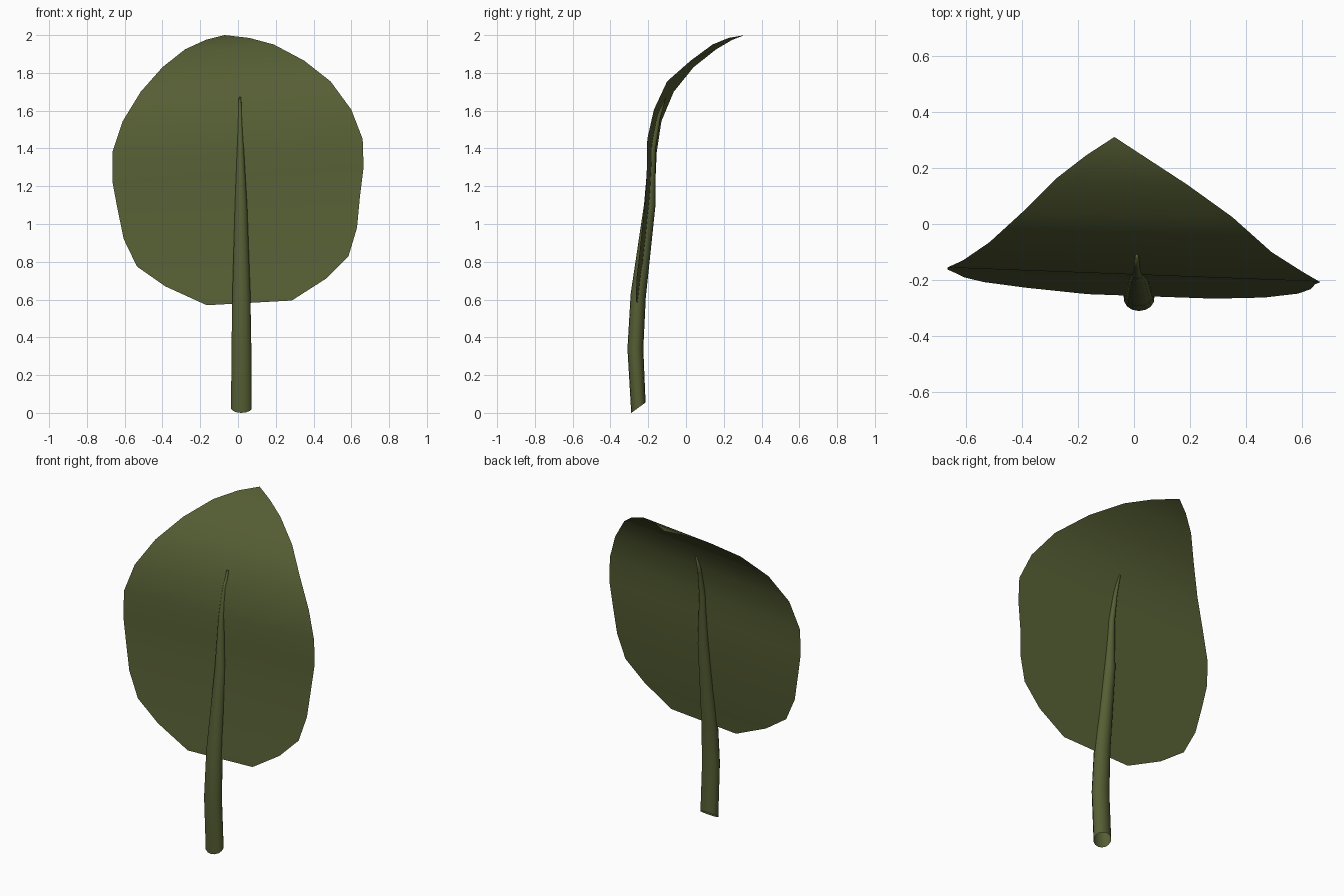
import bpy, bmesh, math

green = bpy.data.materials.new("leaf green")
green.diffuse_color = (0.092, 0.112, 0.034, 1)


def finish(name, bm):
    bmesh.ops.recalc_face_normals(bm, faces=bm.faces)
    for f in bm.faces:
        f.smooth = True
    me = bpy.data.meshes.new(name)
    bm.to_mesh(me)
    bm.free()
    me.materials.append(green)
    ob = bpy.data.objects.new(name, me)
    bpy.context.collection.objects.link(ob)
    return ob


# Leaf blade: single curled sheet, ruled between left and right margins
left = [(-.17, .245, 1.975), (-.28, .16, 1.925), (-.40, .04, 1.83), (-.515, -.065, 1.70),
        (-.61, -.13, 1.545), (-.665, -.155, 1.38), (-.665, -.162, 1.225), (-.64, -.173, 1.09),
        (-.605, -.19, .92), (-.535, -.207, .775), (-.385, -.227, .67), (-.165, -.25, .57)]
right = [(.06, .225, 1.985), (.19, .14, 1.95), (.35, .025, 1.865), (.49, -.10, 1.755),
         (.60, -.17, 1.605), (.66, -.205, 1.45), (.665, -.207, 1.30), (.645, -.215, 1.14),
         (.63, -.232, .98), (.585, -.248, .83), (.465, -.262, .71), (.285, -.266, .595)]
bm = bmesh.new()
apex = bm.verts.new((-.07, .31, 2.0))
L = [bm.verts.new(p) for p in left]
R = [bm.verts.new(p) for p in right]
bm.faces.new((apex, L[0], R[0]))
for i in range(len(L) - 1):
    bm.faces.new((L[i], L[i + 1], R[i + 1], R[i]))
finish("leaf_blade", bm)

# Stem: tapering open tube following the blade, with a slanted cut at its foot
# each ring: x, y, z, half width, half depth, slant
rings = [(.018, -.252, .0275, .056, .038, .0275), (.018, -.268, .34, .054, .042, 0),
         (.018, -.253, .62, .049, .040, -.01), (.016, -.192, 1.10, .033, .030, -.005),
         (.013, -.178, 1.40, .018, .018, -.002), (.011, -.148, 1.56, .011, .012, -.004),
         (.010, -.114, 1.67, .006, .007, -.003)]
N = 14
bm = bmesh.new()
loops = []
for x, y, z, a, b, s in rings:
    loops.append([bm.verts.new((x + a * math.cos(t), y + b * math.sin(t), z + s * math.sin(t)))
                  for t in (2 * math.pi * (k + .5) / N for k in range(N))])
for lo, hi in zip(loops, loops[1:]):
    for k in range(N):
        j = (k + 1) % N
        bm.faces.new((lo[k], lo[j], hi[j], hi[k]))
bm.faces.new(loops[-1])
finish("stem", bm)
